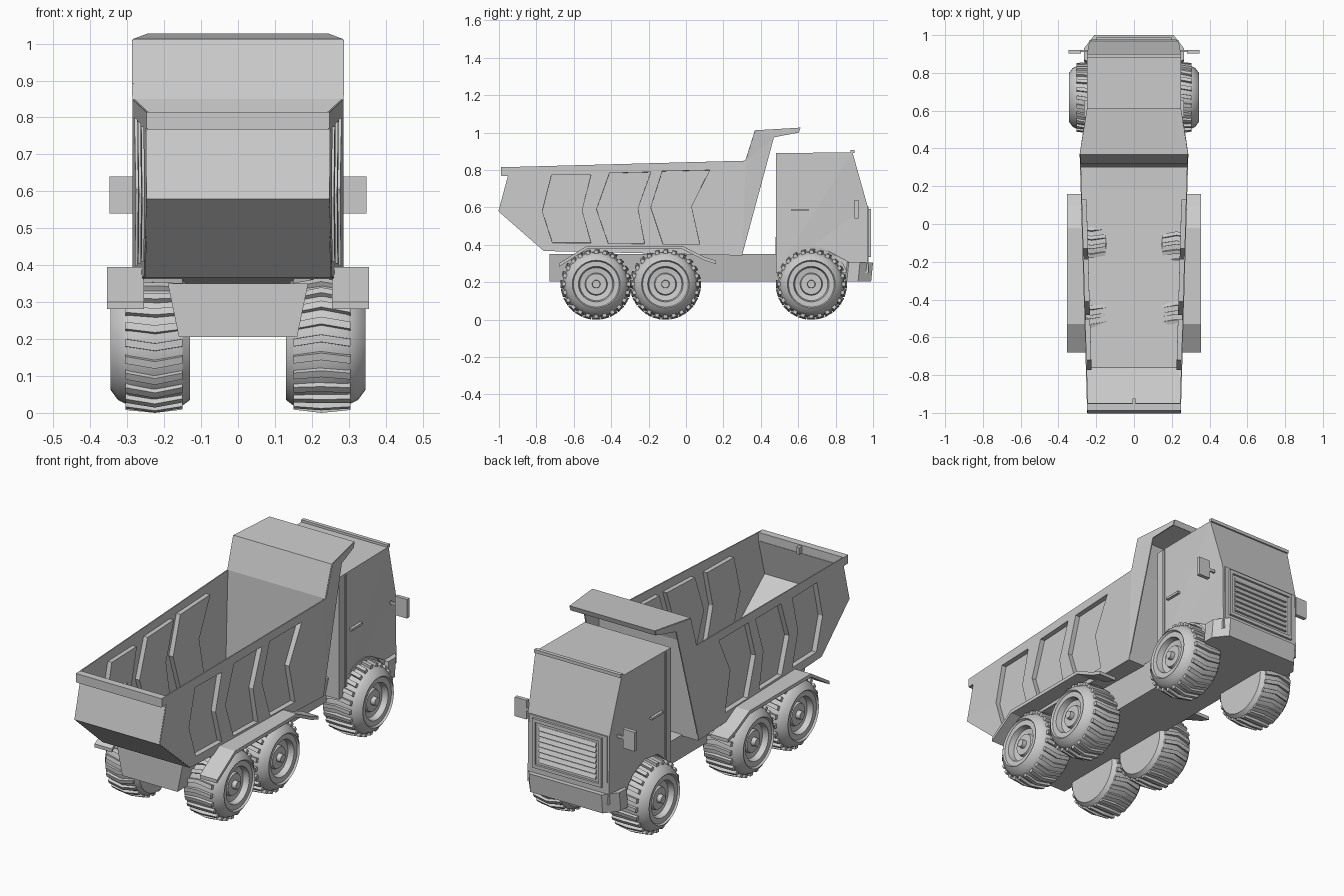
import bpy, bmesh
from math import sin, cos, pi, radians
from mathutils import Vector, Matrix

if "Cube" in bpy.data.objects:
    bpy.data.objects.remove(bpy.data.objects["Cube"])


def finish(name, bm, fix=True):
    if fix:
        bmesh.ops.recalc_face_normals(bm, faces=bm.faces)
    me = bpy.data.meshes.new(name)
    bm.to_mesh(me)
    bm.free()
    ob = bpy.data.objects.new(name, me)
    bpy.context.collection.objects.link(ob)
    return ob


def box(name, x0, x1, y0, y1, z0, z1, mirror=False):
    bm = bmesh.new()
    m = Matrix.Translation(((x0 + x1) / 2, (y0 + y1) / 2, (z0 + z1) / 2))
    m = m @ Matrix.Diagonal((x1 - x0, y1 - y0, z1 - z0, 1))
    bmesh.ops.create_cube(bm, size=1, matrix=m)
    ob = finish(name, bm)
    if mirror:
        ob.modifiers.new("mirror", 'MIRROR')
    return ob


def loft(name, a, b):
    """Closed solid between two matching rings of points."""
    bm = bmesh.new()
    va, vb = [bm.verts.new(p) for p in a], [bm.verts.new(p) for p in b]
    bm.faces.new(va)
    bm.faces.new(vb)
    n = len(a)
    for i in range(n):
        j = (i + 1) % n
        bm.faces.new((va[i], va[j], vb[j], vb[i]))
    bmesh.ops.triangulate(bm, faces=[f for f in bm.faces if len(f.verts) > 6])
    return finish(name, bm)


# Dump bed: bent floor sheet plus side walls with pressed-in chevrons
def bed_x(y):
    return 0.245 + 0.029 * (y + 1) if y < 0.38 else 0.285 - 0.17 * (y - 0.38)


sheet = [(-.985, .815), (-.985, .77), (-.95, .77), (-1, .58), (-.76, .37),
         (.30, .345), (.32, .85), (.37, 1.01), (.61, 1.025), (.60, 1.0)]
wall = [(-.985, .815), (.32, .85), (.37, 1.01), (.61, 1.025), (.60, 1.0), (.47, .975),
        (.30, .345), (-.76, .37), (-1, .58), (-.95, .77), (-.985, .77)]
chevrons = [
    [(-.72, .775), (-.507, .775), (-.555, .585), (-.507, .41), (-.715, .41), (-.77, .58)],
    [(-.41, .785), (-.187, .79), (-.256, .595), (-.22, .405), (-.416, .405), (-.48, .59)],
    [(-.128, .795), (.128, .80), (.03, .605), (.075, .40), (-.123, .40), (-.19, .60)]]

bm = bmesh.new()
rows = [[bm.verts.new((s * bed_x(y), y, z)) for s in (-1, 1)] for y, z in sheet]
for r, q in zip(rows, rows[1:]):
    bm.faces.new((r[0], r[1], q[1], q[0]))
for s in (-1, 1):
    edges = []
    for k, ring in enumerate([wall] + chevrons):
        vs = [bm.verts.new((s * bed_x(y), y, z)) for y, z in ring]
        n = len(vs)
        edges += [bm.edges.new((vs[i], vs[(i + 1) % n])) for i in range(n)]
        if k:
            inner = [bm.verts.new(v.co - Vector((s * 0.025, 0, 0))) for v in vs]
            bm.faces.new(inner)
            for i in range(n):
                j = (i + 1) % n
                bm.faces.new((vs[i], vs[j], inner[j], inner[i]))
    bmesh.ops.triangle_fill(bm, edges=edges, use_beauty=True, normal=(s, 0, 0))
bed = finish("dump_bed", bm)
sol = bed.modifiers.new("thickness", 'SOLIDIFY')
sol.thickness, sol.offset = 0.006, 0
box("tailgate_rim", -.247, .247, -.988, -.95, .772, .815)
box("tailgate_latch", -.008, .008, -.95, -.925, .775, .81)

# Chassis beam, trapezoid section
section = [(-.19, .35), (.19, .35), (.16, .205), (-.16, .205)]
loft("chassis", [(x, -.73, z) for x, z in section], [(x, .93, z) for x, z in section])


# Cab with wheel arches
def cab_x(y):
    return 0.25 - 0.17 * max(0, y - .89)


cab = [(.48, .25), (.48, .89), (.89, .895), (.97, .61), (.975, .25)]
cab += [(.67 + .2 * cos(radians(a)), .19 + .2 * sin(radians(a))) for a in range(18, 163, 16)]
loft("cab", [(-cab_x(y), y, z) for y, z in cab], [(cab_x(y), y, z) for y, z in cab])
box("roof_visor", -.25, .25, .88, .90, .89, .907)
box("door_trim", .248, .256, .525, .537, .30, .885, True)
box("door_handle", .25, .265, .565, .655, .58, .592, True)
box("mirror_arm", .245, .29, .91, .92, .585, .60, True)
box("mirror", .28, .348, .902, .922, .54, .64, True)

# Grille frame and slats
box("grille_panel", -.225, .225, .965, .976, .30, .605)
for i, z in enumerate((.335, .575)):
    box("grille_rail_%d" % i, -.2, .2, .975, .988, z, z + .018)
box("grille_post", .185, .2, .975, .988, .335, .593, True)
for i in range(7):
    z = .37 + i * .028
    slat = [(.974, z), (.988, z), (.978, z + .02), (.974, z + .02)]
    loft("grille_slat_%d" % i, [(-.165, *p) for p in slat], [(.165, *p) for p in slat])

# Wrap-around bumper
plan = [(-.245, .86), (-.265, .87), (-.265, .93), (-.21, 1.0),
        (.21, 1.0), (.265, .93), (.265, .87), (.245, .86)]
loft("front_bumper", [(x, y - .01, .205) for x, y in plan], [(x, y, .305) for x, y in plan])

# Rear fenders, bent plates over the twin axles
bend = [(-.68, .30), (-.53, .395), (-.02, .395), (.10, .335), (.16, .315)]
plate = bend + [(y, z - .018) for y, z in reversed(bend)]
fender = loft("rear_fender", [(.255, *p) for p in plate], [(.355, *p) for p in plate])
fender.modifiers.new("mirror", 'MIRROR')

# Wheel: lathed tyre and rim, then tread lugs
profile = [(.13, 0), (.13, .155), (.15, .17), (.23, .177), (.295, .17), (.325, .155),
           (.345, .128), (.335, .122), (.335, .095), (.305, .088), (.30, .06),
           (.315, .055), (.315, .022), (.338, .02), (.338, 0)]
bm = bmesh.new()
pv = [bm.verts.new((x, 0, r)) for x, r in profile]
pe = [bm.edges.new(e) for e in zip(pv, pv[1:])]
bmesh.ops.spin(bm, geom=pv + pe, cent=(0, 0, 0), axis=(1, 0, 0), angle=2 * pi, steps=32)
bmesh.ops.remove_doubles(bm, verts=bm.verts, dist=1e-4)
for k in range(24):
    rot = Matrix.Rotation(2 * pi * k / 24, 3, 'X')
    rings = []
    for x, top, shift in ((.15, .181, 0), (.225, .19, .012), (.305, .182, 0)):
        quad = [(-.011, .16), (.011, .16), (.010, top), (-.010, top)]
        rings.append([bm.verts.new(rot @ Vector((x, t + shift, r))) for t, r in quad])
    bm.faces.new(rings[0])
    bm.faces.new(rings[2])
    for a, b in zip(rings, rings[1:]):
        for i in range(4):
            j = (i + 1) % 4
            bm.faces.new((a[i], a[j], b[j], b[i]))
first = finish("wheel", bm)
bpy.context.view_layer.objects.active = first
first.select_set(True)
bpy.ops.object.shade_smooth_by_angle(angle=radians(28))
places = [(y, t) for y in (.67, -.11, -.48) for t in (0, pi)]
for i, (y, turn) in enumerate(places):
    w = first if i == 0 else first.copy()
    if i:
        bpy.context.collection.objects.link(w)
    w.name = "wheel_%d" % i
    w.location = (0, y, .19)
    w.rotation_euler = (0, 0, turn)
